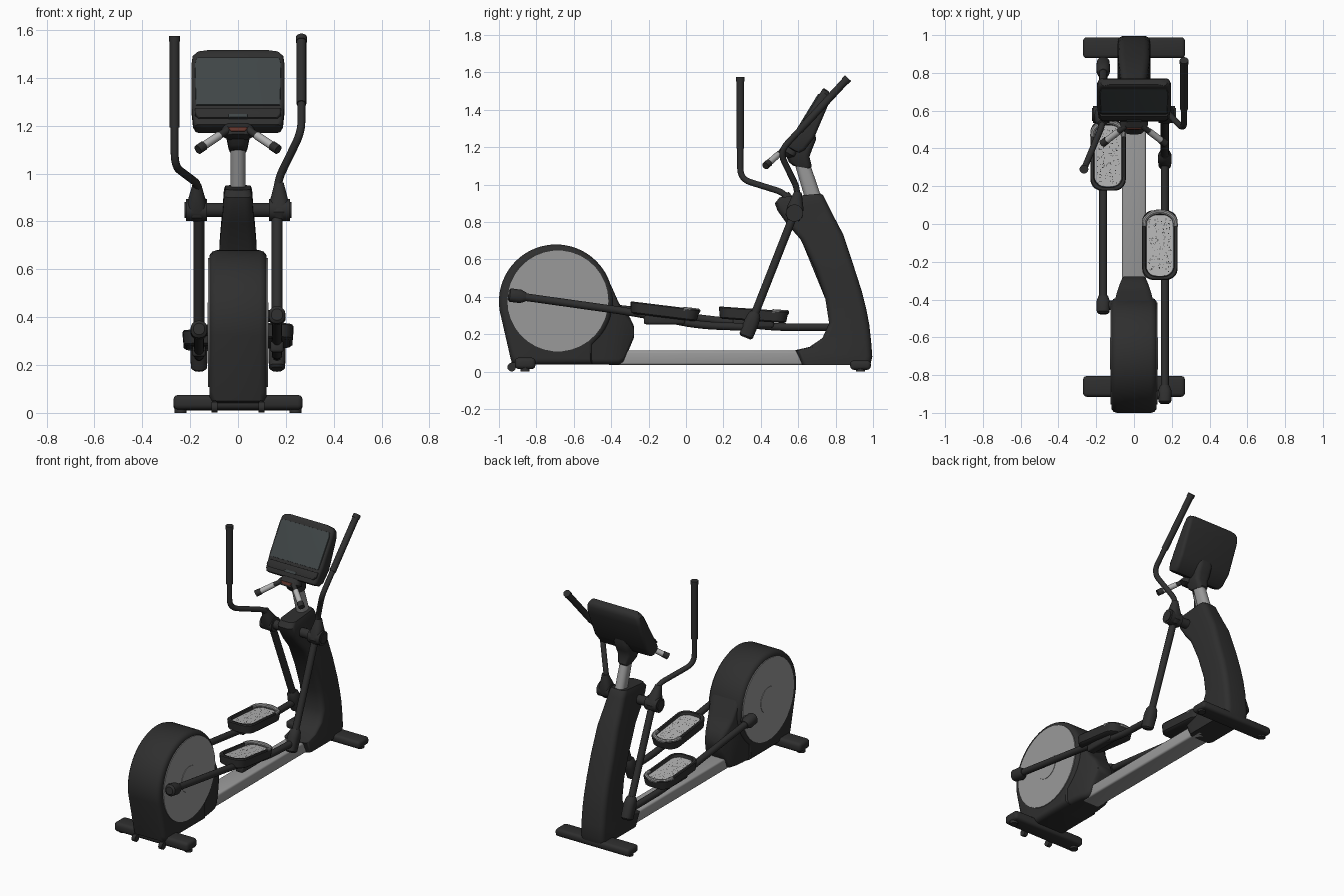
import bpy, bmesh, math, random
from mathutils import Vector as V, Matrix

if "Cube" in bpy.data.objects:
    bpy.data.objects.remove(bpy.data.objects["Cube"])

random.seed(4)


def material(name, *rgb):
    m = bpy.data.materials.new(name)
    m.diffuse_color = (*rgb, 1)
    m.use_nodes = True
    m.node_tree.nodes["Principled BSDF"].inputs["Base Color"].default_value = m.diffuse_color
    return m


BLACK = material("black_plastic", .028, .028, .028)
DARK = material("screen_glass", .05, .06, .062)
GREY = material("light_grey", .32, .32, .32)
TREAD = material("tread_grey", .45, .45, .45)
RED = material("dull_red", .12, .035, .025)


def add(name, data, mat):
    ob = bpy.data.objects.new(name, data)
    data.materials.append(mat)
    bpy.context.collection.objects.link(ob)
    return ob


def skin(name, rings, mat):
    """Bridge equal-length point rings and cap both ends."""
    bm = bmesh.new()
    rows = [[bm.verts.new(p) for p in r] for r in rings]
    n = len(rows[0])
    for a, b in zip(rows, rows[1:]):
        for i in range(n):
            j = (i + 1) % n
            bm.faces.new((a[i], a[j], b[j], b[i]))
    bm.faces.new(rows[0])
    bm.faces.new(rows[-1])
    bmesh.ops.recalc_face_normals(bm, faces=bm.faces)
    me = bpy.data.meshes.new(name)
    bm.to_mesh(me)
    bm.free()
    return add(name, me, mat)


def rrect(a, b, r, n=5):
    """Rounded rectangle with half sizes a, b."""
    r = min(r, .97 * a, .97 * b)
    return [(sx * (a - r) + r * math.cos(t), sy * (b - r) + r * math.sin(t))
            for k, (sx, sy) in enumerate(((1, 1), (-1, 1), (-1, -1), (1, -1)))
            for t in [math.pi / 2 * (k + i / n) for i in range(n + 1)]]


def loft(name, sections, mat=BLACK, x=0, r=.03):
    """Each section: (y, z) of one edge, (y, z) of the other, half width in x."""
    rings = []
    for y0, z0, y1, z1, w in sections:
        p, q = V((x, y0, z0)), V((x, y1, z1))
        c, v = (p + q) / 2, (q - p).normalized()
        rings.append([c + V((a, 0, 0)) + v * b for a, b in rrect(w, (q - p).length / 2, r)])
    return skin(name, rings, mat)


def tube(name, pts, r, mat=BLACK, fillet=.05, res=5):
    """Round tube through points with filleted corners."""
    pts = [V(p) for p in pts]
    path = [pts[0]]
    for a, b, c in zip(pts, pts[1:], pts[2:]):
        d = min(fillet, .45 * (a - b).length, .45 * (c - b).length)
        p, q = b + (a - b).normalized() * d, b + (c - b).normalized() * d
        path += [p.lerp(b, t / 6).lerp(b.lerp(q, t / 6), t / 6) for t in range(7)]
    path.append(pts[-1])
    cu = bpy.data.curves.new(name, 'CURVE')
    cu.dimensions, cu.bevel_depth, cu.bevel_resolution, cu.use_fill_caps = '3D', r, res, True
    sp = cu.splines.new('POLY')
    sp.points.add(len(path) - 1)
    for s, p in zip(sp.points, path):
        s.co = (*p, 1)
    return add(name, cu, mat)


def box(name, x0, x1, y0, y1, z0, z1, mat=BLACK, bevel=.012):
    bpy.ops.mesh.primitive_cube_add(size=1, location=((x0 + x1) / 2, (y0 + y1) / 2, (z0 + z1) / 2))
    ob = bpy.context.object
    ob.name = name
    ob.scale = (x1 - x0, y1 - y0, z1 - z0)
    bpy.ops.object.transform_apply(location=False, rotation=False)
    ob.data.materials.append(mat)
    m = ob.modifiers.new("bevel", 'BEVEL')
    m.width, m.segments = bevel, 3
    return ob


# Flywheel housing: round drum plus tapering tail
prof = [(-.695 + .305 * math.cos(t), .375 + .305 * math.sin(t))
        for t in [math.radians(-50 + i * 5) for i in range(49)]]
prof += [(-.94, .08), (-.932, .05), (-.91, .038), (-.5, .038)]
layers = [(.12, .9), (.118, .94), (.108, .98), (.09, 1)]
layers = [(-x, s) for x, s in layers] + layers[::-1]
skin("flywheel_housing", [[(x, -.695 + (y + .695) * s, .36 + (z - .36) * s) for y, z in prof]
                          for x, s in layers], BLACK)
loft("housing_tail", [(-.6, .038, -.6, .6, .112), (-.46, .038, -.46, .55, .108),
                      (-.40, .038, -.40, .46, .1), (-.36, .038, -.36, .37, .09),
                      (-.335, .05, -.33, .325, .08), (-.30, .13, -.30, .29, .068),
                      (-.277, .185, -.277, .24, .055)])
for s in (-1, 1):
    tube("flywheel_disc", [(s * .1, -.685, .378), (s * .125, -.685, .378)], .27, GREY, res=15)
    tube("flywheel_hub", [(s * .12, -.685, .378), (s * .128, -.685, .378)], .085, GREY, res=9)

# Base rail, cross feet, levelling pads and transport wheels
box("base_rail", -.064, .064, -.42, .7, .036, .112, GREY)
box("front_foot", -.27, .27, -.915, -.805, .014, .075, bevel=.02)
box("rear_foot", -.27, .27, .878, .988, .01, .06, bevel=.018)
for s in (-1, 1):
    for y in (-.86, .933):
        tube("foot_pad", [(s * .24, y, 0), (s * .24, y, .03)], .025)
    tube("transport_wheel", [(s * .085, -.932, .024), (s * .11, -.932, .024)], .023)
    box("wheel_bracket", s * .098 - .008, s * .098 + .008, -.935, -.88, .02, .05, bevel=.004)

# Upright column
loft("upright_column", [
    (.62, .036, .985, .036, .085), (.585, .115, .996, .08, .087), (.66, .132, .99, .16, .087),
    (.73, .18, .98, .25, .087), (.765, .26, .965, .33, .086), (.745, .39, .94, .43, .085),
    (.69, .55, .895, .57, .084), (.61, .71, .84, .735, .076), (.54, .79, .79, .83, .068),
    (.49, .86, .75, .91, .061), (.475, .9, .735, .94, .059), (.5, .932, .722, .952, .053)], r=.035)
loft("neck_post", [(.635, .93, .725, .93, .031), (.578, 1.12, .66, 1.12, .031)], GREY)
loft("neck_collar", [(.575, 1.10, .665, 1.085, .034), (.55, 1.12, .672, 1.1, .04),
                     (.525, 1.18, .66, 1.15, .05), (.545, 1.21, .675, 1.19, .055),
                     (.6, 1.27, .695, 1.24, .055), (.64, 1.32, .69, 1.30, .045)])

# Console, screen and ledge
loft("console", [(.548, 1.198, .58, 1.178, .165), (.543, 1.206, .605, 1.17, .18),
                 (.55, 1.222, .635, 1.185, .188), (.60, 1.30, .685, 1.25, .195),
                 (.70, 1.462, .76, 1.425, .195), (.722, 1.498, .77, 1.47, .19),
                 (.731, 1.512, .768, 1.49, .175), (.738, 1.516, .762, 1.5, .14)], r=.02)
loft("screen", [(.586, 1.288, .61, 1.27, .176), (.692, 1.462, .72, 1.44, .18),
                (.708, 1.486, .73, 1.475, .172)], DARK, r=.004)
loft("console_ledge", [(.545, 1.235, .58, 1.215, .165), (.55, 1.25, .59, 1.23, .18),
                       (.572, 1.275, .6, 1.26, .18)], r=.01)
loft("ledge_button", [(.541, 1.236, .57, 1.22, .04), (.548, 1.25, .575, 1.235, .04)], DARK, r=.006)

# Fixed pulse grips
loft("grip_plate", [(.5, 1.165, .55, 1.14, .05), (.505, 1.19, .58, 1.15, .075),
                    (.54, 1.21, .6, 1.18, .06)])
loft("grip_badge", [(.497, 1.178, .52, 1.17, .03), (.503, 1.194, .53, 1.18, .045)], RED, r=.01)
for s in (-1, 1):
    a, b = V((s * .04, .52, 1.185)), V((s * .168, .425, 1.1))
    tube("grip_core", [a, b], .015)
    tube("grip_sensor", [a.lerp(b, .3), a.lerp(b, .8)], .0175, TREAD)
    tube("grip_end", [a.lerp(b, .8), b], .02)

# Swing-arm axle
tube("arm_axle", [(-.2, .58, .848), (.2, .58, .848)], .03)


def block(name, x, c, d, steps):
    """Rounded block along direction d in the y-z plane: (distance, half depth, half width)."""
    c, d = V(c), V(d).normalized()
    n = V((-d.y, d.x))
    loft(name, [(*(c + d * t - n * h), *(c + d * t + n * h), w) for t, h, w in steps], x=x)


# Per side: sign, crank end, link bends, lower joint, handlebar path, pedal (y, z, tilt)
sides = [
    ("right", 1, (-.905, .405), [(-.3, .32), (.07, .248)], (.34, .238),
     [(.165, .578, .86), (.165, .6, .97), (.265, .5, 1.175), (.265, .862, 1.565)], (-.115, .323, -7)),
    ("left", -1, (-.43, .345), [(.47, .238)], (.83, .238),
     [(-.165, .58, .86), (-.165, .53, .955), (-.265, .29, 1.03), (-.265, .29, 1.57)], (.36, .305, -4)),
]
for side, s, crank, bends, joint, bar, (py, pz, tilt) in sides:
    x = s * .163
    # Crank joint and foot link
    tube(side + "_crank_pin", [(s * .11, *crank), (x, *crank)], .025)
    block(side + "_crank_boot", x, crank, (1, -.13),
          [(-.046, .024, .024), (-.036, .036, .034), (.02, .036, .036), (.05, .024, .025)])
    tube(side + "_foot_link", [(x, *p) for p in [crank] + bends + [joint]], .021, fillet=.1)
    # Lower swing arm with joint boot
    up = V((.58, .848)) - V(joint)
    tube(side + "_swing_arm", [(x, *joint), (x, .58, .848)], .022)
    block(side + "_arm_joint", x, joint, up,
          [(-.06, .028, .025), (-.05, .038, .034), (.03, .04, .036), (.07, .034, .032), (.085, .024, .024)])
    # Pivot hub tapering to the handlebar
    tube(side + "_pivot_hub", [(s * .13, .58, .848), (s * .218, .58, .848)], .046, res=7)
    tube(side + "_pivot_cap", [(s * .21, .58, .848), (s * .223, .58, .848)], .034, res=7)
    rise = (bar[1][1] - .58, bar[1][2] - .848)
    block(side + "_hub_shroud", s * .172, (.58, .848), rise,
          [(-.04, .03, .03), (-.015, .046, .042), (.03, .044, .04), (.08, .03, .028), (.115, .02, .019)])
    # Moving handlebar with padded grip
    tube(side + "_handlebar", bar, .0165, fillet=.06)
    lo, hi = V(bar[2]), V(bar[3])
    tube(side + "_handle_grip", [lo.lerp(hi, .3), hi], .0205)
    tube(side + "_handle_tip", [hi - (hi - lo).normalized() * .018, hi + (hi - lo).normalized() * .006], .0235)

    # Pedal tray with raised rim, speckled tread and grey heel lip
    M = Matrix.Translation((s * .137, py, pz)) @ Matrix.Rotation(math.radians(tilt), 4, 'X')
    rings = [(.08, .165, -.034), (.09, .178, -.026), (.094, .186, .025), (.09, .182, .031),
             (.078, .17, .031), (.072, .164, .008)]
    parts = [skin(side + "_pedal_tray", [[(a, b, z) for a, b in rrect(w, h, .06)] for w, h, z in rings], BLACK),
             skin(side + "_pedal_tread", [[(a, b, z) for a, b in rrect(.072, .162, .05)]
                                          for z in (.004, .014)], TREAD),
             tube(side + "_pedal_lip", [(.083, .1, .024)] + [
                 (.083 * math.cos(t), .115 + .063 * math.sin(t), .024)
                 for t in [math.pi * i / 12 for i in range(1, 12)]] + [(-.083, .1, .024)],
                 .013, GREY, fillet=.004, res=3)]
    bm = bmesh.new()
    for _ in range(130):
        spot = Matrix.Translation((random.uniform(-.06, .06), random.uniform(-.145, .145), .0148))
        bmesh.ops.create_circle(bm, cap_ends=True, segments=6, radius=random.uniform(.0015, .0035), matrix=spot)
    me = bpy.data.meshes.new(side + "_tread_speckles")
    bm.to_mesh(me)
    bm.free()
    parts.append(add(side + "_tread_speckles", me, BLACK))
    for ob in parts:
        ob.matrix_world = M
    box(side + "_pedal_bracket", x - .028, x + .028, py - .11, py + .11, pz - .07, pz - .022)

# Turn curves and modifiers into meshes, then smooth everything
bpy.ops.object.select_all(action='SELECT')
bpy.context.view_layer.objects.active = bpy.data.objects["console"]
bpy.ops.object.convert(target='MESH')
bpy.ops.object.select_all(action='SELECT')
bpy.ops.object.shade_smooth_by_angle(angle=math.radians(35))
